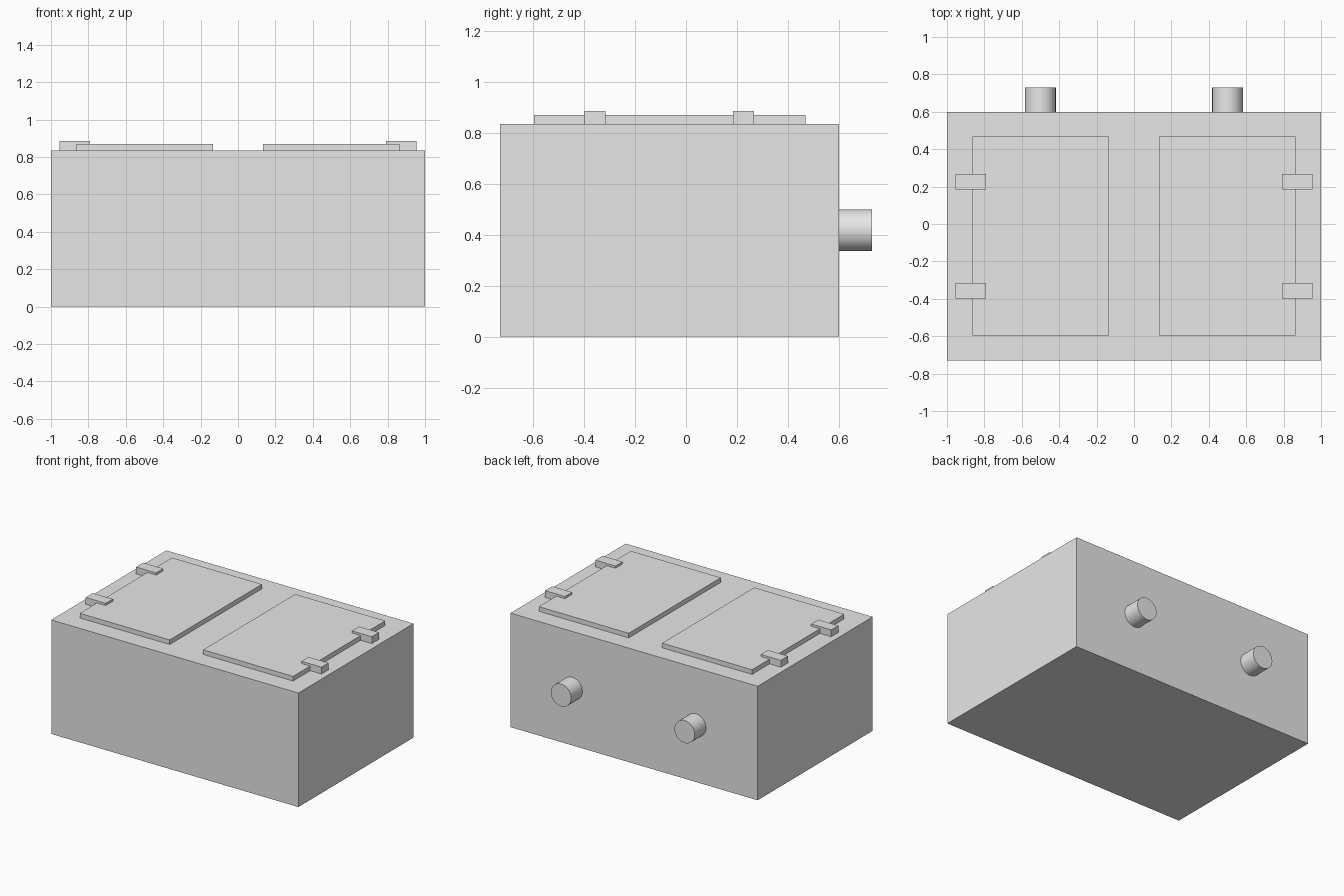
import bpy
from math import pi

if "Cube" in bpy.data.objects:
    bpy.data.objects.remove(bpy.data.objects["Cube"], do_unlink=True)

grey = bpy.data.materials.new("plain_grey")
grey.use_nodes = True
grey.diffuse_color = (0.8, 0.8, 0.8, 1)
grey.node_tree.nodes["Principled BSDF"].inputs["Base Color"].default_value = (0.8, 0.8, 0.8, 1)


def finish(name):
    obj = bpy.context.object
    obj.name = name
    obj.data.materials.append(grey)
    return obj


def box(name, xs, ys, zs):
    """Box spanning the given (low, high) range on each axis."""
    spans = (xs, ys, zs)
    bpy.ops.mesh.primitive_cube_add(size=1, location=[(a + b) / 2 for a, b in spans])
    bpy.context.object.scale = [b - a for a, b in spans]
    bpy.ops.object.transform_apply(location=False, rotation=False, scale=True)
    return finish(name)


TOP = 0.834
BACK = 0.6

# Tank body
box("tank_body", (-1, 1), (-0.73, BACK), (0, TOP))

for side, label in ((-1, "right"), (1, "left")):
    def across(a, b):
        return sorted((side * a, side * b))

    # Hatch lid
    box(f"{label}_lid", across(0.135, 0.863), (-0.596, 0.469), (TOP, 0.868))

    # Hinge blocks bridging the lid's outer edge
    for y, place in ((-0.357, "front"), (0.226, "back")):
        box(f"{label}_{place}_hinge", across(0.792, 0.954), (y - 0.041, y + 0.041), (TOP, 0.884))

    # Pipe stub on the back wall
    bpy.ops.mesh.primitive_cylinder_add(vertices=48, radius=0.082, depth=0.13,
                                        location=(side * 0.5, BACK + 0.065, TOP / 2),
                                        rotation=(pi / 2, 0, 0))
    finish(f"{label}_pipe")
    bpy.ops.object.shade_smooth_by_angle()
